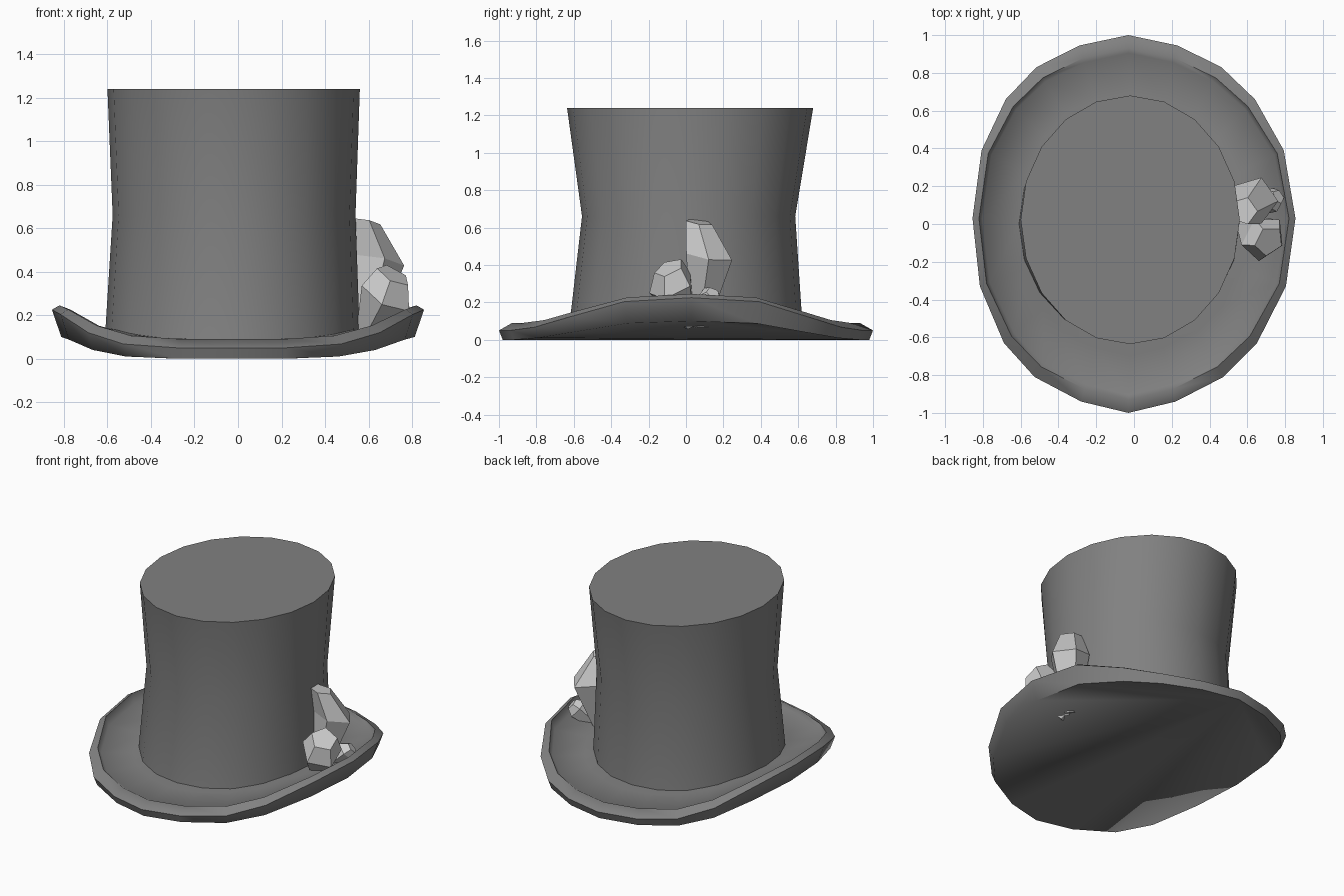
import bpy, bmesh
from math import sin, cos, tau
from mathutils import Vector

if "Cube" in bpy.data.objects:
    bpy.data.objects.remove(bpy.data.objects["Cube"])

N = 20
felt = bpy.data.materials.new("dark_felt")
felt.diffuse_color = (.22, .22, .22, 1)
felt.use_nodes = True
felt.node_tree.nodes["Principled BSDF"].inputs["Base Color"].default_value = felt.diffuse_color


def finish(bm, name, smooth=0, mat=None):
    bmesh.ops.recalc_face_normals(bm, faces=bm.faces)
    me = bpy.data.meshes.new(name)
    bm.to_mesh(me)
    bm.free()
    if mat:
        me.materials.append(mat)
    ob = bpy.data.objects.new(name, me)
    bpy.context.collection.objects.link(ob)
    if smooth:
        bpy.ops.object.select_all(action='DESELECT')
        bpy.context.view_layer.objects.active = ob
        ob.select_set(True)
        bpy.ops.object.shade_smooth_by_angle(angle=smooth)


def loft(bm, rings):
    vr = [[bm.verts.new(p) for p in r] for r in rings]
    n = len(vr[0])
    for a, b in zip(vr, vr[1:]):
        for i in range(n):
            j = (i + 1) % n
            bm.faces.new((a[i], a[j], b[j], b[i]))
    return vr


# brim outline: right half from back to front, with its upward curl
half = [(0, 1, 0), (.26, .945, 0), (.49, .83, .1), (.66, .66, .4), (.80, .39, .88),
        (.855, .03, 1), (.81, -.33, .88), (.67, -.63, .4), (.5, -.81, .1),
        (.25, -.94, 0), (0, -1, 0)]
outline = half + [(-x, y, c) for x, y, c in half[-2:0:-1]]
outline = [(x - .03 * (1 - (x / .855) ** 4), y, c) for x, y, c in outline]

# brim: rolled rim, raised floor and closed underside
# each section entry: scale, extra scale where curled, base height, extra height where curled
section = [(.98, -.03, 0, .1), (1, 0, .05, .175), (.93, .03, .09, .155),
           (.905, .035, .075, .105), (.70, 0, .09, .05)]
bm = bmesh.new()
v = loft(bm, [[(x * (s + ds * c), y * (s + ds * c), z + c * k) for x, y, c in outline]
              for s, ds, z, k in section])
top = bm.verts.new((0, 0, .09))
for i in range(N):
    bm.faces.new((v[-1][i], v[-1][(i + 1) % N], top))
for i in range(1, N - 1):
    bm.faces.new((v[0][0], v[0][i], v[0][i + 1]))
finish(bm, "brim", 1.15, felt)

# crown: waisted tube with a flat lid; entries are cx, cy, rx, ry, z
crown = [(-.026, 0, .586, .622, .09), (-.018, .014, .558, .57, .66), (-.02, .022, .58, .658, 1.24)]
bm = bmesh.new()
v = loft(bm, [[(cx + rx * sin(tau * i / N), cy + ry * cos(tau * i / N), z) for i in range(N)]
              for cx, cy, rx, ry, z in crown])
bm.faces.new(v[-1])
finish(bm, "crown", .75, felt)


# crystals: faceted prisms that widen to a shoulder, then taper to a cut tip
def crystal(name, base, shoulder, tip, radii, turn, sides=5):
    base, shoulder, tip = Vector(base), Vector(shoulder), Vector(tip)
    axis = (shoulder - base).normalized()
    u = axis.cross(Vector((0, 1, 0))).normalized()
    w = axis.cross(u)
    bm = bmesh.new()
    rings = [[c + r * (u * cos(tau * i / sides + turn) + w * sin(tau * i / sides + turn))
              for i in range(sides)] for c, r in zip((base, shoulder, tip), radii)]
    v = loft(bm, rings)
    bm.faces.new(v[0])
    bm.faces.new(v[-1])
    finish(bm, name)


crystal("large_crystal", (.57, .07, .075), (.635, .125, .45), (.58, .07, .63), (.05, .13, .075), .6)
crystal("medium_crystal", (.57, .02, .075), (.685, -.075, .29), (.715, -.09, .385), (.035, .13, .085), .3)
crystal("small_crystal", (.58, .05, .075), (.73, .13, .225), (.765, .145, .25), (.02, .07, .04), .5)
